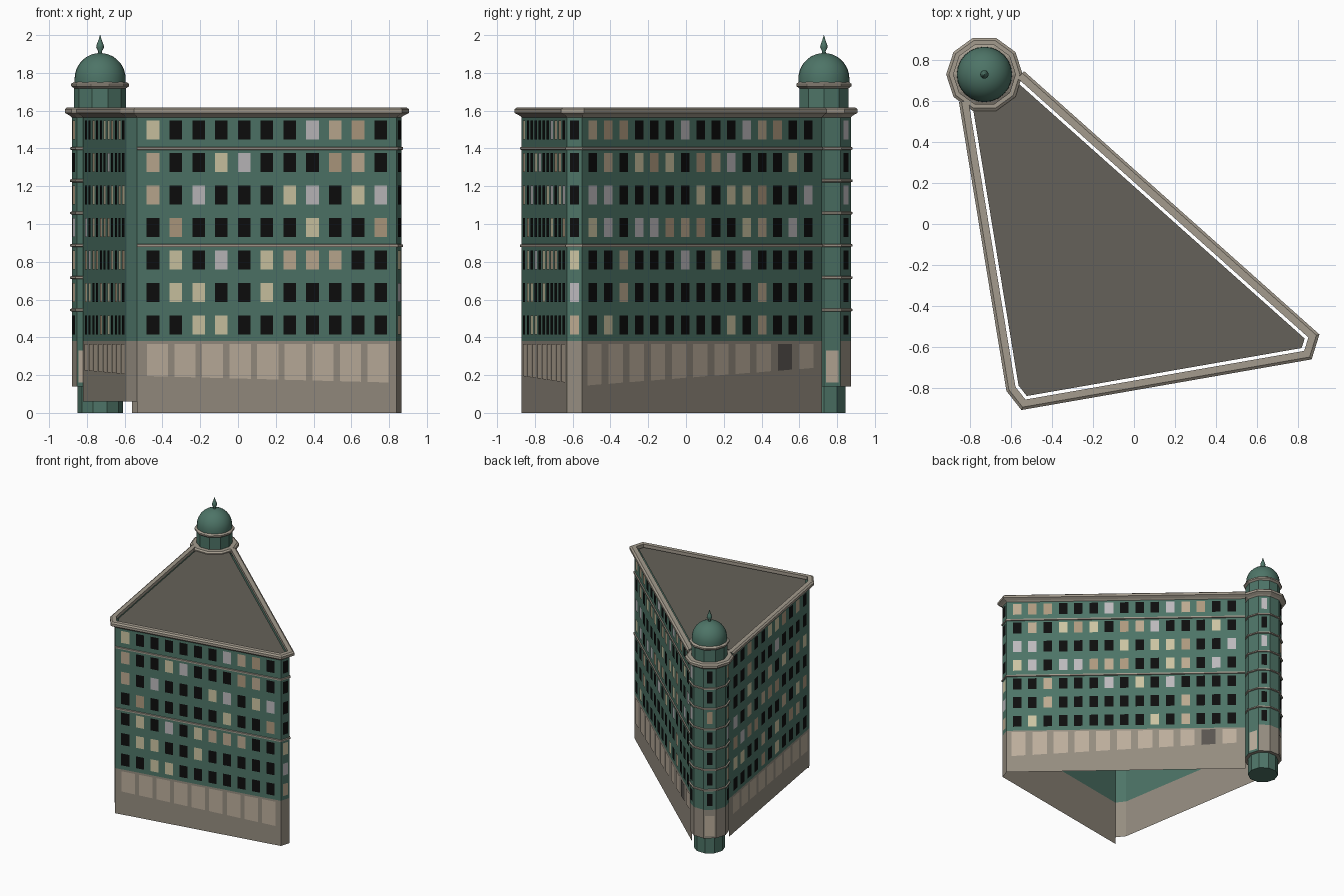
import bpy, math, random
from mathutils import Vector

if "Cube" in bpy.data.objects:
    bpy.data.objects.remove(bpy.data.objects["Cube"])

random.seed(7)


def material(name, rgb):
    m = bpy.data.materials.new(name)
    m.diffuse_color = (*rgb, 1)
    m.use_nodes = True
    m.node_tree.nodes["Principled BSDF"].inputs["Base Color"].default_value = m.diffuse_color
    return m


GREEN = material("green_wall", (0.075, 0.175, 0.135))
STONE = material("stone", (0.30, 0.265, 0.215))
TRIM = material("trim", (0.37, 0.33, 0.27))
SHOP = material("shop_panel", (0.50, 0.42, 0.33))
SHADE = material("dark_shop", (0.10, 0.09, 0.08))
ROOF = material("roof", (0.13, 0.12, 0.10))
DARK = material("dark_glass", (0.004, 0.004, 0.004))
LIT = [material("lit_cream", (0.60, 0.55, 0.36)), material("lit_tan", (0.42, 0.32, 0.21)),
       material("lit_grey", (0.50, 0.48, 0.50)), material("lit_beige", (0.50, 0.40, 0.28))]


def mesh(name, verts, faces, mat, smooth=False):
    me = bpy.data.meshes.new(name)
    me.from_pydata(verts, [], faces)
    me.materials.append(mat)
    for p in me.polygons:
        p.use_smooth = smooth
    ob = bpy.data.objects.new(name, me)
    bpy.context.collection.objects.link(ob)
    return ob


def offset(path, d, closed=False):
    """Mitred outward offset of a counter-clockwise 2D path."""
    n, out = len(path), []
    for i, p in enumerate(path):
        normals = []
        for a, b in ((i - 1, i), (i, i + 1)):
            if closed or (a >= 0 and b < n):
                e = (path[b % n] - path[a % n]).normalized()
                normals.append(Vector((e.y, -e.x)))
        m = sum(normals, Vector((0, 0))).normalized()
        out.append(p + m * d / m.dot(normals[0]))
    return out


def sweep(name, path, profile, mat, closed=False):
    """Sweep (offset, z) profile points along a path."""
    n, verts, faces = len(path), [], []
    for d, z in profile:
        verts += [(p.x, p.y, z) for p in offset(path, d, closed)]
    for r in range(len(profile) - 1):
        for i in range(n if closed else n - 1):
            j = (i + 1) % n
            faces.append((r * n + i, r * n + j, (r + 1) * n + j, (r + 1) * n + i))
    return mesh(name, verts, faces, mat)


def panel(a, b, u, w, z0, z1, z0b=None):
    """Quad just in front of wall a-b, centred at distance u."""
    e = (b - a).normalized()
    n = Vector((e.y, -e.x)) * 0.003
    l, r = a + e * (u - w / 2) + n, a + e * (u + w / 2) + n
    return [(l.x, l.y, z0), (r.x, r.y, z0 if z0b is None else z0b), (r.x, r.y, z1), (l.x, l.y, z1)]


quads = {}


def add(part, mat, quad):
    quads.setdefault((part, mat.name), []).extend(quad)


def glass():
    return DARK if random.random() < 0.6 else random.choice(LIT)


A, B, C, D, E, F = [Vector(p) for p in ((-0.82, 0.60), (-0.59, -0.80), (-0.535, -0.87),
                                        (0.84, -0.63), (0.865, -0.55), (-0.56, 0.72))]
outline = [A, B, C, D, E, F]
FLOORS = [0.465 + 0.172 * i for i in range(7)]
CORNICE = [(0, 1.565), (0.012, 1.575), (0.035, 1.588), (0.035, 1.608), (0.022, 1.618), (-0.012, 1.618),
           (-0.012, 1.59)]

# Walls: stone ground storey and green upper storeys
sweep("left_base", [A, B, C], [(0, 0.06), (0, 0.38)], STONE)
sweep("front_and_right_base", [C, D, E, F], [(0, 0), (0, 0.38)], STONE)
sweep("upper_walls", outline, [(0, 0.38), (0, 1.59)], GREEN)
sweep("wall_cornice", outline, CORNICE, TRIM)
for z in (0.885, 1.40):
    sweep("wall_band", [C, D, E, F], [(0, z - 0.008), (0.008, z - 0.006), (0.008, z + 0.006), (0, z + 0.008)], TRIM)

# Flat roof, slightly inset from the cornice
roof = offset(outline, -0.028) + [Vector((-0.73, 0.73))]
mesh("roof", [(p.x, p.y, 1.60) for p in roof], [tuple(range(len(roof)))], ROOF)

# Windows on the walls: start, end, count, first and last centre
for part, a, b, count, u0, u1 in (("front", C, D, 11, 0.086, 1.31), ("right", E, F, 15, 0.083, 1.796),
                                  ("left", A, B, 11, 0.11, 1.33), ("corner", D, E, 1, 0.042, 0.042)):
    for z in FLOORS:
        for i in range(count):
            u = u0 + (u1 - u0) * i / max(1, count - 1)
            add(part + "_windows", glass(), panel(a, b, u, 0.068 if count > 1 else 0.05, z - 0.05, z + 0.05))

# Shop panels with sloping sills
for part, a, b, count, u0, u1, s0, s1 in (("front", C, D, 9, 0.11, 1.295, 0.195, 0.16),
                                          ("right", E, F, 11, 0.095, 1.67 + 0.11, 0.145, 0.24),
                                          ("left", A, B, 9, 0.12, 1.32, 0.225, 0.205)):
    step = (u1 - u0) / (count - 1)
    for i in range(count):
        sl, sr = [s0 + (s1 - s0) * (i + k) / count for k in (0, 0.8)]
        mat = SHADE if part == "right" and i == 9 else SHOP
        add(part + "_shops", mat, panel(a, b, u0 + step * i, 0.114, sl, 0.365, sr))


# Ten-sided corner tower
def ring(r):
    return [Vector((-0.73 + r * math.cos(math.tau * k / 10), 0.73 + r * math.sin(math.tau * k / 10)))
            for k in range(10)]


def cap(name, r, z, mat):
    mesh(name, [(p.x, p.y, z) for p in ring(r)], [tuple(range(10))], mat)


T = ring(0.15)
sweep("tower_stem", ring(0.12), [(0, 0), (0, 0.16)], GREEN, True)
cap("stem_bottom", 0.12, 0.0, GREEN)
cap("tower_underside", 0.15, 0.14, STONE)
sweep("tower_base", T[1:7], [(0, 0.14), (0, 0.38)], STONE)
sweep("tower_base_inner", T[6:] + T[:2], [(0, 0.14), (0, 0.38)], GREEN)
sweep("tower_shaft", T, [(0, 0.38), (0, 1.59)], GREEN, True)
for i in range(6):
    z = 0.545 + 0.171 * i
    sweep("tower_band", T, [(0, z - 0.008), (0.009, z - 0.005), (0.009, z + 0.005), (0, z + 0.008)], TRIM, True)
sweep("tower_cornice", T, CORNICE[:-1], TRIM, True)
cap("tower_top", 0.15, 1.617, TRIM)
for k in (1, 3, 5):
    for z in FLOORS:
        add("tower_windows", glass(), panel(T[k], T[k + 1], 0.046, 0.045, z - 0.05, z + 0.05))
for k in (0, 3, 6):
    add("tower_panels", SHOP, panel(T[k], T[k + 1], 0.046, 0.07, 0.16, 0.33))

for (part, mat), verts in quads.items():
    mesh(part + "_" + mat, verts, [tuple(range(i, i + 4)) for i in range(0, len(verts), 4)],
         bpy.data.materials[mat])

# Drum and its moulding
D0 = ring(0.137)
sweep("drum", D0, [(0, 1.61), (0, 1.74)], GREEN, True)
sweep("drum_moulding", D0, [(0, 1.718), (0.016, 1.73), (0.016, 1.742), (0, 1.752), (-0.03, 1.752)], TRIM, True)


# Lathed dome and finial
def lathe(name, profile, mat, seg):
    verts, faces = [], []
    for r, z in profile:
        verts += [(-0.73 + r * math.cos(math.tau * k / seg), 0.73 + r * math.sin(math.tau * k / seg), z)
                  for k in range(seg)]
    for j in range(len(profile) - 1):
        for k in range(seg):
            m = (k + 1) % seg
            faces.append((j * seg + k, j * seg + m, (j + 1) * seg + m, (j + 1) * seg + k))
    faces.append(tuple((len(profile) - 1) * seg + k for k in range(seg)))
    return mesh(name, verts, faces, mat, True)


arc = [math.radians(a) for a in range(0, 90, 10)]
lathe("dome", [(0.135, 1.75)] + [(0.135 * math.cos(a), 1.77 + 0.135 * math.sin(a)) for a in arc]
      + [(0.004, 1.905)], GREEN, 24)
lathe("finial", [(0.012, 1.895), (0.010, 1.915), (0.021, 1.935), (0.018, 1.95), (0.008, 1.975), (0.001, 2.0)],
      GREEN, 10)
